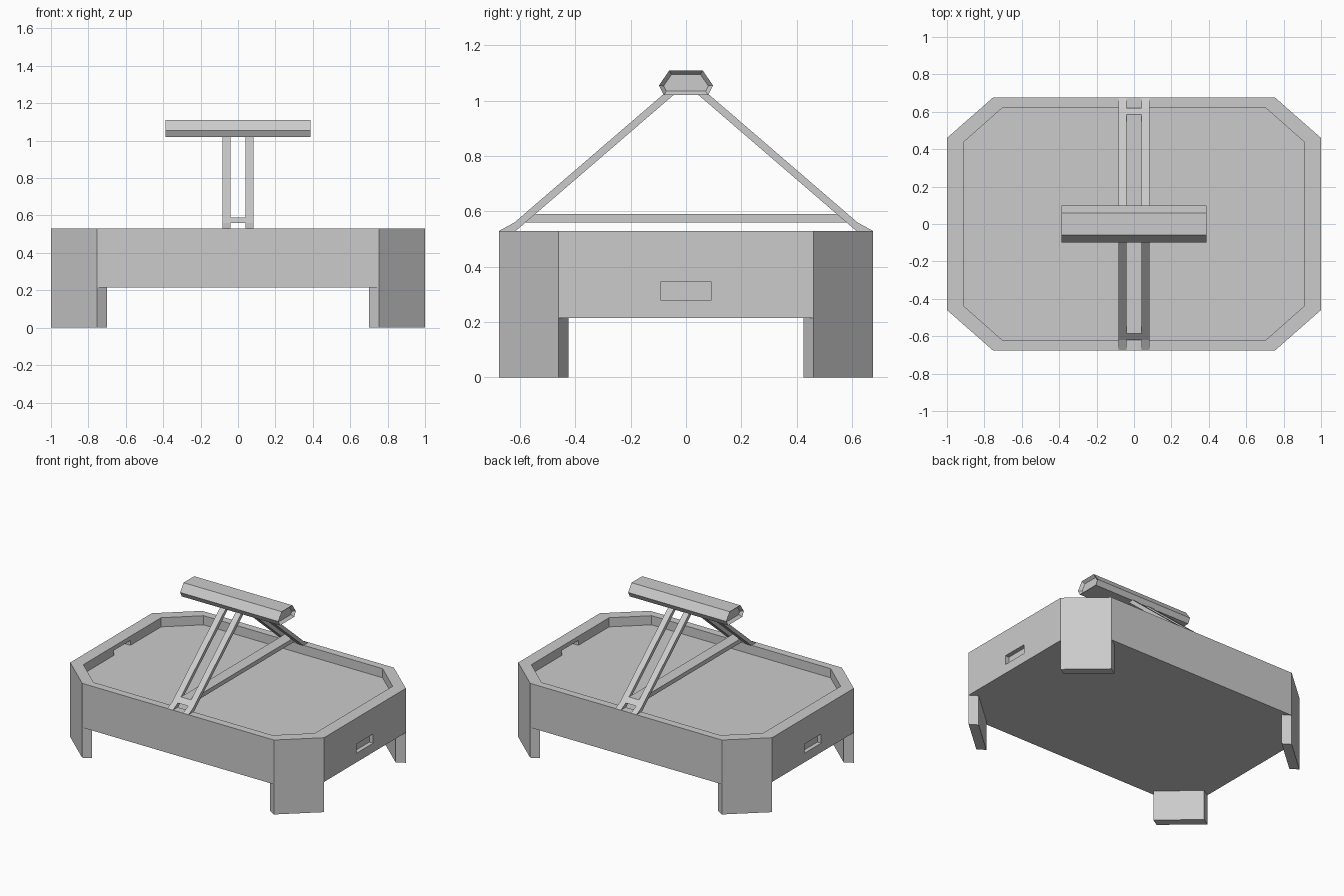
import bpy, bmesh, math
from mathutils import Vector

cube = bpy.data.objects.get("Cube")
if cube:
    bpy.data.objects.remove(cube, do_unlink=True)

GREY = (0.6, 0.6, 0.6, 1)
grey = bpy.data.materials.new("light grey")
grey.use_nodes = True
grey.diffuse_color = GREY
grey.node_tree.nodes["Principled BSDF"].inputs["Base Color"].default_value = GREY


def finish(name, bm):
    bmesh.ops.recalc_face_normals(bm, faces=bm.faces)
    mesh = bpy.data.meshes.new(name)
    bm.to_mesh(mesh)
    bm.free()
    mesh.materials.append(grey)
    obj = bpy.data.objects.new(name, mesh)
    bpy.context.collection.objects.link(obj)
    return obj


def prism(name, profile, depth, place):
    """Extrude a closed profile; place maps (a, b, d) to a 3D point."""
    bm = bmesh.new()
    rings = [[bm.verts.new(place(a, b, d)) for a, b in profile] for d in depth]
    n = len(profile)
    for i in range(n):
        j = (i + 1) % n
        bm.faces.new((rings[0][i], rings[0][j], rings[1][j], rings[1][i]))
    bm.faces.new(rings[0])
    bm.faces.new(rings[1])
    return finish(name, bm)


def upright(a, b, d):
    return (a, b, d)


def sideways(a, b, d):
    return (d, a, b)


def box(name, x, y, z):
    outline = [(x[0], y[0]), (x[1], y[0]), (x[1], y[1]), (x[0], y[1])]
    return prism(name, outline, z, upright)


def combine(target, tool, operation):
    mod = target.modifiers.new("combine", 'BOOLEAN')
    mod.operation = operation
    mod.solver = 'EXACT'
    mod.object = tool
    tool.hide_render = True
    bpy.context.view_layer.objects.active = target
    bpy.ops.object.modifier_apply(modifier=mod.name)
    bpy.data.objects.remove(tool, do_unlink=True)


def octagon(x, y, cx, cy):
    return [(cx, -y), (x, -cy), (x, cy), (cx, y),
            (-cx, y), (-x, cy), (-x, -cy), (-cx, -y)]


# Table body with its sunken playing surface
BASE, FLOOR, RIM = 0.215, 0.465, 0.53
table = prism("table_body", octagon(1, 0.675, 0.755, 0.46), (BASE, RIM), upright)
well = prism("well_cutter", octagon(0.912, 0.62, 0.705, 0.437), (FLOOR, 0.7), upright)
combine(table, well, 'DIFFERENCE')

# Goal openings inside and return slots outside, at both ends
for s in (-1, 1):
    goal = box("goal_cutter", sorted((s * 0.88, s * 0.96)), (-0.093, 0.093), (FLOOR, 0.5))
    combine(table, goal, 'DIFFERENCE')
    slot = box("slot_cutter", sorted((s * 0.97, s * 1.1)), (-0.093, 0.093), (0.28, 0.345))
    combine(table, slot, 'DIFFERENCE')

# Corner legs, flush with the cut corners
for sx in (-1, 1):
    for sy in (-1, 1):
        outline = [(0.755, 0.675), (1, 0.46), (0.945, 0.425), (0.70, 0.64)]
        leg = prism("corner_leg", [(sx * x, sy * y) for x, y in outline], (0, 0.4), upright)
        combine(table, leg, 'UNION')

# Merge flush faces into clean panels
bm = bmesh.new()
bm.from_mesh(table.data)
bmesh.ops.remove_doubles(bm, verts=bm.verts, dist=0.0005)
bmesh.ops.dissolve_limit(bm, angle_limit=math.radians(1), verts=bm.verts, edges=bm.edges)
bm.to_mesh(table.data)
bm.free()

# Sloping struts: a pair at the front and a pair at the back
strut = [(0.675, RIM), (0.62, 0.56), (0.08, 1.025), (0.04, 1.025), (0.615, RIM)]
for sy, end in ((-1, "front"), (1, "back")):
    for sx, side in ((-1, "right"), (1, "left")):
        prism(end + "_" + side + "_strut", [(sy * y, z) for y, z in strut],
              (sx * 0.04, sx * 0.083), sideways)

# Long rail between the struts, with ends cut to their slope
prism("centre_rail", [(-0.62, 0.56), (-0.585, 0.59), (0.585, 0.59), (0.62, 0.56)],
      (-0.04, 0.04), sideways)

# Overhead bar with recessed ends
hexagon = [(-0.098, 1.055), (-0.06, 1.11), (0.06, 1.11),
           (0.098, 1.055), (0.08, 1.02), (-0.08, 1.02)]
bar = prism("overhead_bar", hexagon, (-0.387, 0.387), sideways)
bm = bmesh.new()
bm.from_mesh(bar.data)
ends = [f for f in bm.faces if abs(f.normal.x) > 0.9]
bmesh.ops.inset_individual(bm, faces=ends, thickness=0.015, use_even_offset=True)
for face in ends:
    shift = Vector((-0.02 if face.calc_center_median().x > 0 else 0.02, 0, 0))
    bmesh.ops.translate(bm, verts=face.verts, vec=shift)
bm.to_mesh(bar.data)
bm.free()
